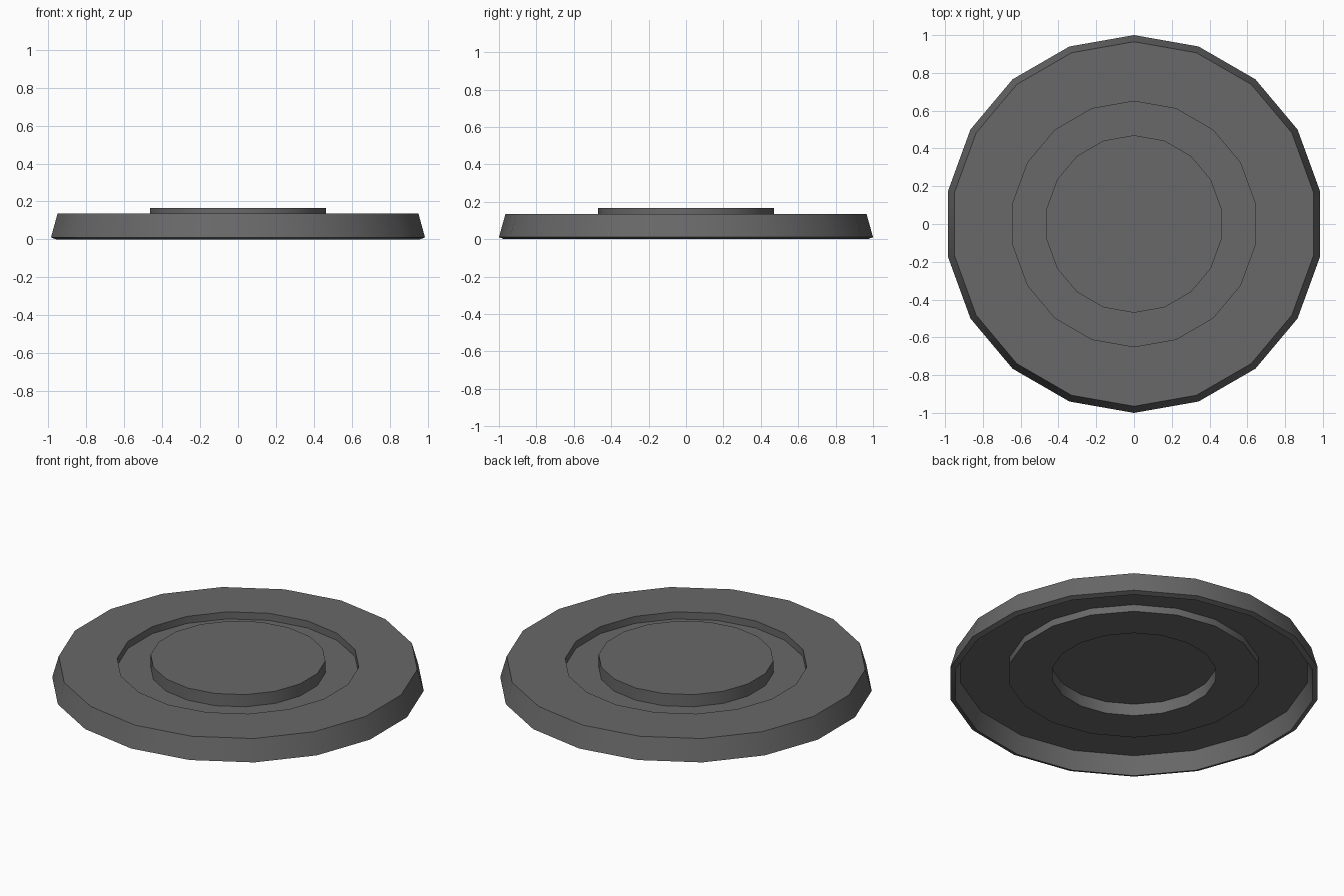
import bpy, bmesh, math

if "Cube" in bpy.data.objects:
    bpy.data.objects.remove(bpy.data.objects["Cube"])

SIDES = 18

grey = bpy.data.materials.new("dark_grey")
grey.diffuse_color = (0.14, 0.14, 0.14, 1)
grey.use_nodes = True
grey.node_tree.nodes["Principled BSDF"].inputs["Base Color"].default_value = grey.diffuse_color


def lathe(name, profile, mat):
    """Spin a (radius, z) profile that starts and ends on flat discs."""
    bm = bmesh.new()
    rings = []
    for r, z in profile:
        rings.append([bm.verts.new((r * math.cos(a), r * math.sin(a), z))
                      for a in (math.pi / 2 + 2 * math.pi * i / SIDES for i in range(SIDES))])
    for lo, hi in zip(rings, rings[1:]):
        for i in range(SIDES):
            j = (i + 1) % SIDES
            bm.faces.new((lo[i], lo[j], hi[j], hi[i]))
    bm.faces.new(rings[0])
    bm.faces.new(rings[-1])
    bmesh.ops.recalc_face_normals(bm, faces=bm.faces[:])
    mesh = bpy.data.meshes.new(name)
    bm.to_mesh(mesh)
    bm.free()
    mesh.materials.append(mat)
    obj = bpy.data.objects.new(name, mesh)
    bpy.context.collection.objects.link(obj)
    bpy.ops.object.select_all(action='DESELECT')
    obj.select_set(True)
    bpy.context.view_layer.objects.active = obj
    bpy.ops.object.shade_smooth_by_angle(angle=math.radians(30))
    return obj


# Thin pressed lid: underside from the centre out, lip, then top back to the centre
lathe("round_lid", [
    (0.443, 0.138), (0.443, 0.067),      # hollow under raised hub
    (0.677, 0.067), (0.677, 0.108),      # underside of groove
    (0.944, 0.108), (0.971, 0.0),        # inside of skirt
    (1.0, 0.011), (0.965, 0.136),        # lip and outer skirt
    (0.65, 0.136), (0.65, 0.094),        # rim top, groove wall
    (0.47, 0.094), (0.47, 0.166),        # groove floor, hub wall
], grey)
